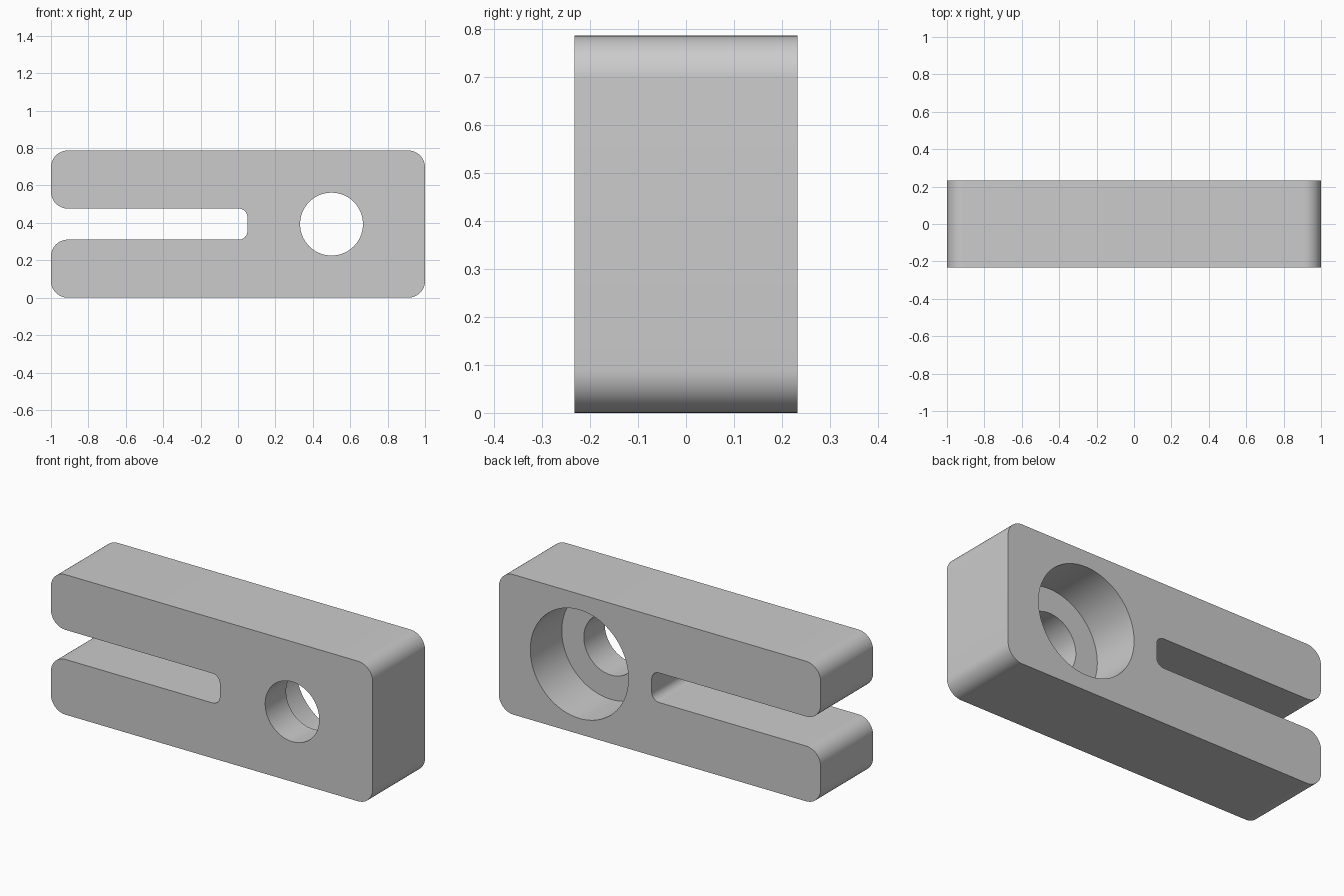
import bpy
import bmesh
import math
from mathutils import Vector, Matrix

cube = bpy.data.objects.get("Cube")
if cube:
    bpy.data.objects.remove(cube, do_unlink=True)

HEIGHT, DEPTH = 0.787, 0.466
MID = HEIGHT / 2
SLOT = 0.083          # half height of the slot
OUTER_R, SLOT_R = 0.09, 0.045
HOLE_X, HOLE_R = 0.5, 0.168
BORE_R, BORE_DEPTH = 0.305, 0.28

grey = bpy.data.materials.new("plain grey")
grey.use_nodes = True
grey.diffuse_color = (0.6, 0.6, 0.6, 1)
grey.node_tree.nodes["Principled BSDF"].inputs["Base Color"].default_value = (0.6, 0.6, 0.6, 1)


def make_object(name, bm):
    bmesh.ops.recalc_face_normals(bm, faces=bm.faces)
    mesh = bpy.data.meshes.new(name)
    bm.to_mesh(mesh)
    bm.free()
    mesh.materials.append(grey)
    obj = bpy.data.objects.new(name, mesh)
    bpy.context.collection.objects.link(obj)
    return obj


def fillet(corners, steps=12):
    """Round each right-angled (x, z, radius) corner with an arc."""
    points = []
    for i, (x, z, r) in enumerate(corners):
        p = Vector((x, z))
        a = (Vector(corners[i - 1][:2]) - p).normalized() * r
        b = (Vector(corners[(i + 1) % len(corners)][:2]) - p).normalized() * r
        for s in range(steps + 1):
            t = math.pi / 2 * s / steps
            points.append(p + a * (1 - math.sin(t)) + b * (1 - math.cos(t)))
    return points


def cylinder(name, radius, y_min, y_max):
    bm = bmesh.new()
    place = Matrix.Translation((HOLE_X, (y_min + y_max) / 2, MID)) @ Matrix.Rotation(math.pi / 2, 4, "X")
    bmesh.ops.create_cone(bm, cap_ends=True, segments=96, radius1=radius, radius2=radius,
                          depth=y_max - y_min, matrix=place)
    obj = make_object(name, bm)
    obj.hide_render = True
    return obj


# Slotted block: rounded fork outline pushed through its depth
outline = fillet([
    (-1, 0, OUTER_R), (1, 0, OUTER_R), (1, HEIGHT, OUTER_R), (-1, HEIGHT, OUTER_R),
    (-1, MID + SLOT, OUTER_R), (0.05, MID + SLOT, SLOT_R),
    (0.05, MID - SLOT, SLOT_R), (-1, MID - SLOT, OUTER_R),
])
bm = bmesh.new()
face = bm.faces.new([bm.verts.new((p.x, -DEPTH / 2, p.y)) for p in outline])
side = bmesh.ops.extrude_face_region(bm, geom=[face])
bmesh.ops.translate(bm, vec=(0, DEPTH, 0),
                    verts=[v for v in side["geom"] if isinstance(v, bmesh.types.BMVert)])
block = make_object("slotted_block", bm)

# Through hole and the wide counterbore in the back
cutters = [
    cylinder("through_hole_cutter", HOLE_R, -DEPTH, DEPTH),
    cylinder("counterbore_cutter", BORE_R, DEPTH / 2 - BORE_DEPTH, DEPTH),
]
bpy.ops.object.select_all(action="DESELECT")
block.select_set(True)
bpy.context.view_layer.objects.active = block
for cutter in cutters:
    cut = block.modifiers.new(cutter.name, "BOOLEAN")
    cut.operation = "DIFFERENCE"
    cut.solver = "EXACT"
    cut.object = cutter
    bpy.ops.object.modifier_apply(modifier=cut.name)
    bpy.data.objects.remove(cutter, do_unlink=True)

# Smooth rounds, crisp edges
bpy.ops.object.shade_smooth_by_angle(angle=math.radians(30))
